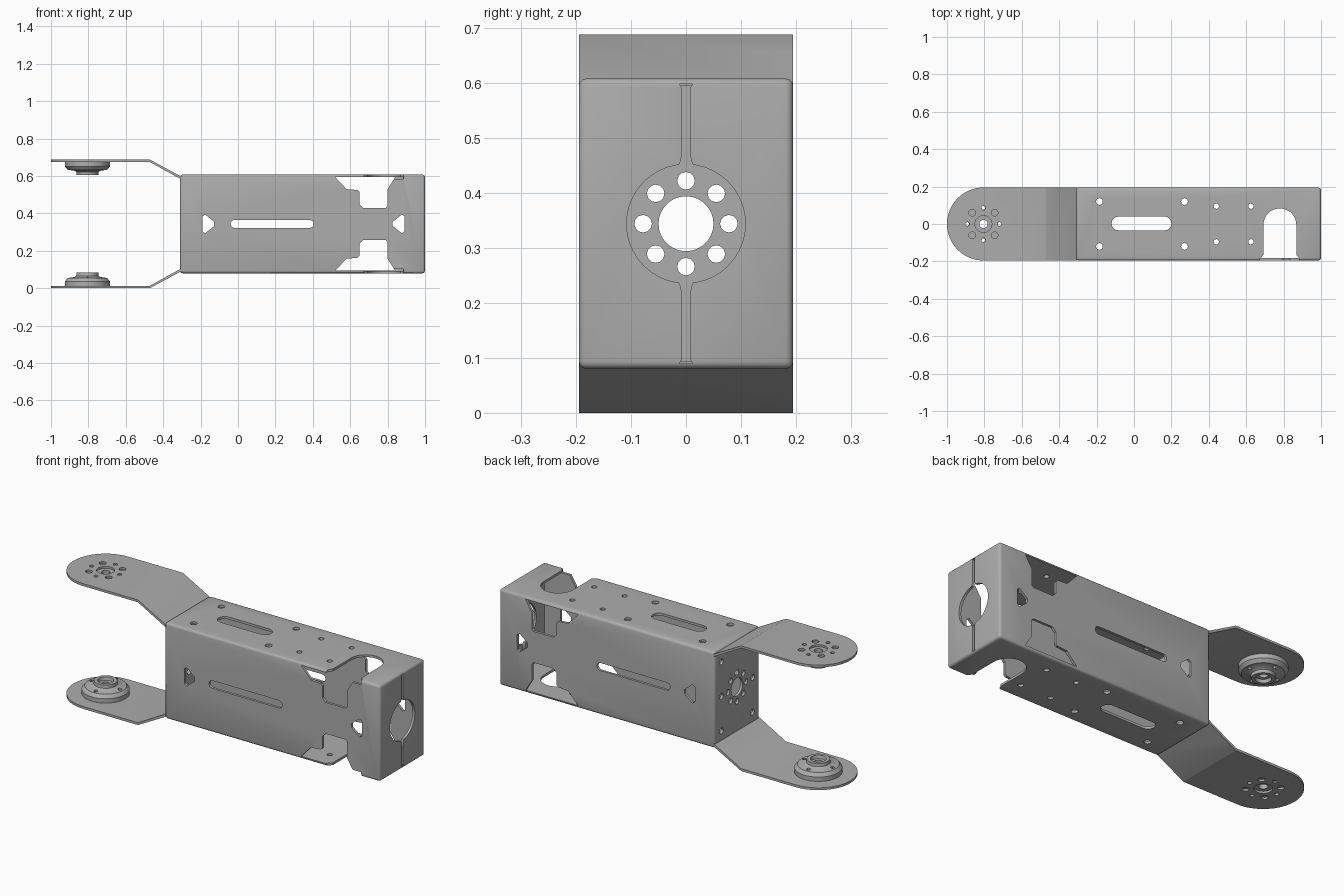
import bpy, bmesh, math
from mathutils import Vector

if "Cube" in bpy.data.objects:
    bpy.data.objects.remove(bpy.data.objects["Cube"])

MID = 0.344          # height of the mirror plane
metal = bpy.data.materials.new("grey metal")
metal.diffuse_color = (0.42, 0.42, 0.42, 1)
metal.use_nodes = True
metal.node_tree.nodes["Principled BSDF"].inputs["Base Color"].default_value = metal.diffuse_color


def finish(name, bm):
    bmesh.ops.recalc_face_normals(bm, faces=bm.faces)
    me = bpy.data.meshes.new(name)
    bm.to_mesh(me)
    bm.free()
    ob = bpy.data.objects.new(name, me)
    bpy.context.collection.objects.link(ob)
    me.materials.append(metal)
    return ob


def add_prism(bm, pts, axis, lo, hi):
    """Extrude a 2D outline along x (pts are y,z), y (x,z) or z (x,y)."""
    put = {"x": lambda a, b, c: (c, a, b),
           "y": lambda a, b, c: (a, c, b),
           "z": lambda a, b, c: (a, b, c)}[axis]
    low = [bm.verts.new(put(a, b, lo)) for a, b in pts]
    high = [bm.verts.new(put(a, b, hi)) for a, b in pts]
    bm.faces.new(low)
    bm.faces.new(high[::-1])
    n = len(pts)
    for i in range(n):
        j = (i + 1) % n
        bm.faces.new((low[i], high[i], high[j], low[j]))


def prisms(name, items):
    bm = bmesh.new()
    for it in items:
        add_prism(bm, *it)
    return finish(name, bm)


def boolean(ob, cutter, op="DIFFERENCE"):
    mod = ob.modifiers.new("cut", "BOOLEAN")
    mod.operation, mod.solver, mod.object = op, "EXACT", cutter
    cutter.hide_render = True
    bpy.context.view_layer.objects.active = ob
    bpy.ops.object.modifier_apply(modifier=mod.name)
    bpy.data.objects.remove(cutter)


def smooth(ob):
    bpy.ops.object.select_all(action="DESELECT")
    ob.select_set(True)
    bpy.context.view_layer.objects.active = ob
    bpy.ops.object.shade_smooth_by_angle(angle=math.radians(30))


def arc(cx, cy, r, a0, a1, n):
    return [(cx + r * math.cos(math.radians(a0 + (a1 - a0) * i / n)),
             cy + r * math.sin(math.radians(a0 + (a1 - a0) * i / n))) for i in range(n + 1)]


def circle(cx, cy, r, n=16):
    return arc(cx, cy, r, 0, 360, n)[:-1]


def slot(x0, x1, c, r):
    return arc(x1 - r, c, r, -90, 90, 8) + arc(x0 + r, c, r, 90, 270, 8)


def rect(x0, x1, y0, y1):
    return [(x0, y0), (x1, y0), (x1, y1), (x0, y1)]


def flip(pts):
    return [(x, 2 * MID - z) for x, z in pts]


# Sheet metal body: rounded box, hollowed out
body = prisms("bracket_body", [(rect(-0.31, 1.0, -0.195, 0.195), "z", 0.08, 0.608)])
bev = body.modifiers.new("round", "BEVEL")
bev.width, bev.segments = 0.014, 3
bpy.context.view_layer.objects.active = body
bpy.ops.object.modifier_apply(modifier=bev.name)
boolean(body, prisms("hollow", [(rect(-0.296, 0.986, -0.181, 0.181), "z", 0.093, 0.595)]))

# Side walls: stepped windows, long slot and arrow shaped holes
window = [(0.52, 0.594), (0.58, 0.53), (0.64, 0.525), (0.65, 0.515), (0.65, 0.45),
          (0.67, 0.43), (0.79, 0.43), (0.8, 0.44), (0.8, 0.53), (0.84, 0.594)]
arrow = [(-0.19, 0.385), (-0.175, 0.394), (-0.127, 0.355), (-0.127, 0.333),
         (-0.175, 0.294), (-0.19, 0.303)]
sides = [window, flip(window), slot(-0.04, 0.405, MID, 0.021), arrow,
         [(0.7 - x, z) for x, z in arrow]]
boolean(body, prisms("side_cutter", [(p, "y", -0.3, 0.3) for p in sides]))

# Top and bottom plates: slot and screw holes
plates = [slot(-0.12, 0.2, 0.003, 0.037)]
for s in (-1, 1):
    plates += [circle(x, s * 0.12, 0.018) for x in (-0.185, 0.27)]
    plates += [circle(x, s * 0.095, 0.014) for x in (0.44, 0.625)]
boolean(body, prisms("plate_cutter", [(p, "z", 0.0, 0.8) for p in plates]))

# Arched cable opening, open at the front edge
arch = arc(0.78, -0.005, 0.088, 0, 180, 16) + \
    [(0.692, -0.165), (0.675, -0.185), (0.66, -0.3), (0.89, -0.3), (0.885, -0.185), (0.868, -0.165)]
boolean(body, prisms("arch_cutter", [(arch, "z", 0.584, 0.7), (arch, "z", 0.0, 0.104)]))

# Right end: round opening with a flared split above and below
boolean(body, prisms("end_hole_cutter", [(circle(0, MID, 0.108, 40), "x", 0.95, 1.1)]))
split = [(-0.02, 0.435), (0.02, 0.435), (0.009, 0.46), (0.007, 0.485), (0.007, 0.59),
         (0.012, 0.598), (-0.012, 0.598), (-0.007, 0.59), (-0.007, 0.485), (-0.009, 0.46)]
boolean(body, prisms("split_cutter", [(split, "x", 0.97, 1.1), (flip(split), "x", 0.97, 1.1)]))

# Left end plate: centre hole, ring of holes and outer screw holes
ends = [circle(0, MID, 0.05, 28)]
for i in range(8):
    a = i * math.pi / 4
    ends.append(circle(0.078 * math.cos(a), MID + 0.078 * math.sin(a), 0.016, 12))
ends += [circle(y, MID + dz, 0.016) for y in (-0.135, 0.135) for dz in (-0.19, 0.0, 0.19)]
boolean(body, prisms("left_end_cutter", [(p, "x", -0.4, -0.2) for p in ends]))
smooth(body)

# Bent arms with rounded ends, each with a stepped hub on its inner side
HX = -0.805
profile = [(-1.0, 0.0), (-0.475, 0.0), (-0.47, 0.001), (-0.303, 0.091), (-0.303, 0.106),
           (-0.472, 0.013), (-1.0, 0.013)]
outline = arc(HX, 0, 0.195, 90, 270, 32) + [(-0.2, -0.195), (-0.2, 0.195)]
holes = [circle(HX, 0, 0.045, 24)]
for i in range(8):
    a = i * math.pi / 4
    rr, r = ((0.085, 0.011), (0.085, 0.018))[i % 2]
    holes.append(circle(HX + rr * math.cos(a), rr * math.sin(a), r, 12))
hub_profile = [(0.022, 0.011), (0.12, 0.011), (0.12, 0.037), (0.105, 0.055), (0.068, 0.06),
               (0.06, 0.066), (0.058, 0.083), (0.04, 0.083), (0.036, 0.066), (0.022, 0.064)]

for label, up in (("bottom", False), ("top", True)):
    arm = prisms(label + "_arm", [(profile, "y", -0.195, 0.195)])
    boolean(arm, prisms("outline_cutter", [(outline, "z", -0.1, 0.3)]), "INTERSECT")
    boolean(arm, prisms("arm_cutter", [(p, "z", -0.1, 0.3) for p in holes]))

    # Hub turned from its profile
    bm = bmesh.new()
    vs = [bm.verts.new((HX + r, 0, z)) for r, z in hub_profile]
    es = [bm.edges.new((vs[i], vs[(i + 1) % len(vs)])) for i in range(len(vs))]
    bmesh.ops.spin(bm, geom=vs + es, cent=Vector((HX, 0, 0)), axis=(0, 0, 1),
                   angle=2 * math.pi, steps=40, use_merge=True)
    bmesh.ops.remove_doubles(bm, verts=bm.verts, dist=1e-5)
    hub = finish(label + "_hub", bm)
    pins = [circle(HX + 0.086 * math.cos(k * math.pi / 2), 0.086 * math.sin(k * math.pi / 2), 0.01, 12)
            for k in range(4)]
    boolean(hub, prisms("pin_cutter", [(p, "z", -0.1, 0.3) for p in pins]))

    for ob in (arm, hub):
        if up:      # mirror to the upper side
            for v in ob.data.vertices:
                v.co.z = 2 * MID - v.co.z
            ob.data.flip_normals()
        smooth(ob)
